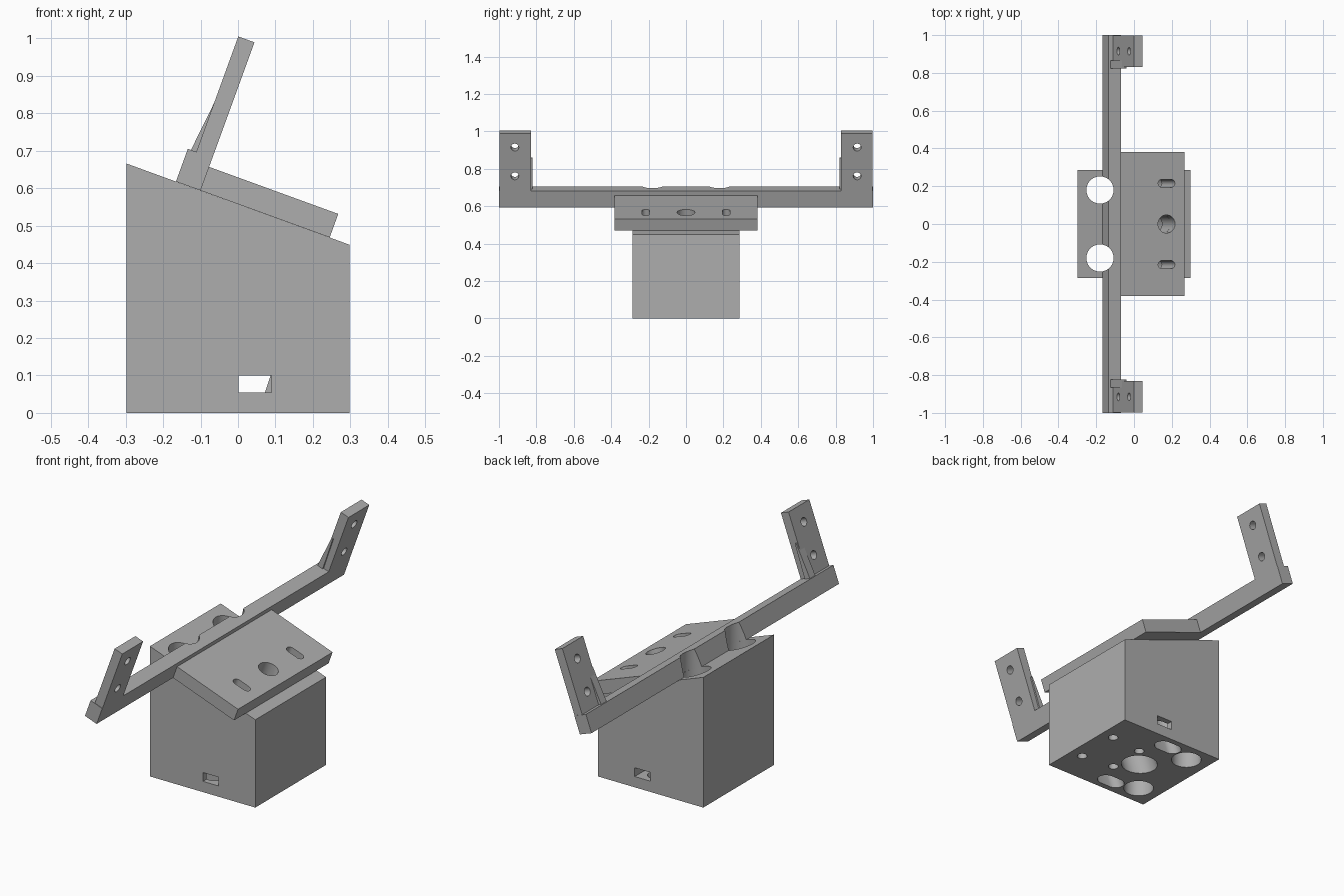
import bpy
import bmesh
from math import sin, cos, pi, radians
from mathutils import Matrix, Vector

cube = bpy.data.objects.get("Cube")
if cube:
    bpy.data.objects.remove(cube, do_unlink=True)

grey = bpy.data.materials.new("plain grey")
grey.use_nodes = True
GREY = (0.42, 0.42, 0.42, 1)
grey.diffuse_color = GREY
grey.node_tree.nodes["Principled BSDF"].inputs["Base Color"].default_value = GREY

# Axes: U runs down the sloped top, V is the slope normal
TILT = radians(20)
X, Y, Z = Vector((1, 0, 0)), Vector((0, 1, 0)), Vector((0, 0, 1))
U = Vector((cos(TILT), 0, -sin(TILT)))
V = Vector((sin(TILT), 0, cos(TILT)))
ZERO = Vector((0, 0, 0))
CORNER = Vector((-0.1, 0, 0.594))       # where beam and plate meet the slope


def prism(name, points, a, b, c, c0, c1, origin=ZERO):
    """Extrude a 2D profile in axes a, b along axis c from c0 to c1."""
    bm = bmesh.new()
    rings = [[bm.verts.new(origin + a * p + b * q + c * d) for p, q in points]
             for d in (c0, c1)]
    bm.faces.new(rings[0])
    bm.faces.new(rings[1])
    n = len(points)
    for i in range(n):
        j = (i + 1) % n
        bm.faces.new((rings[0][i], rings[0][j], rings[1][j], rings[1][i]))
    bmesh.ops.recalc_face_normals(bm, faces=bm.faces)
    mesh = bpy.data.meshes.new(name)
    bm.to_mesh(mesh)
    bm.free()
    mesh.materials.append(grey)
    obj = bpy.data.objects.new(name, mesh)
    bpy.context.collection.objects.link(obj)
    return obj


def rect(a0, a1, b0, b1):
    return [(a0, b0), (a1, b0), (a1, b1), (a0, b1)]


def slot(ca, cb, r, half=0.0, n=40):
    """Circle, or a rounded slot stretched along the first axis."""
    pts = []
    for i in range(n):
        t = 2 * pi * (i + 0.5) / n
        pts.append((ca + r * cos(t) + (half if cos(t) > 0 else -half), cb + r * sin(t)))
    return pts


def cut(obj, cutters):
    bpy.context.view_layer.objects.active = obj
    for c in cutters:
        mod = obj.modifiers.new("cut", 'BOOLEAN')
        mod.operation = 'DIFFERENCE'
        mod.solver = 'EXACT'
        mod.object = c
        bpy.ops.object.modifier_apply(modifier=mod.name)


# Main solids
base = prism("base_block", [(-0.298, 0), (0.298, 0), (0.298, 0.449), (-0.298, 0.666)],
             X, Z, Y, -0.286, 0.286)
plate = prism("sloped_plate", rect(0, 0.367, 0, 0.067), U, V, Y, -0.382, 0.382, CORNER)
beam = prism("cross_beam", rect(-0.07, 0, 0, 0.093), U, V, Y, -1, 1, CORNER)
parts = [base, plate, beam]

# End arms with their gussets and screw holes
arm_cutters = []
for side, s in (("left", 1), ("right", -1)):
    arm = prism(side + "_arm", rect(-0.046, 0, 0.08, 0.421), U, V, Y, s * 0.83, s * 0.998, CORNER)
    holes = [prism("arm_hole", slot(s * 0.915, v, 0.021, n=24), Y, V, U, -0.2, 0.1, CORNER)
             for v in (0.177, 0.341)]
    cut(arm, holes)
    arm_cutters += holes
    gusset = prism(side + "_gusset",
                   [(-0.062, 0.085), (-0.03, 0.085), (-0.034, 0.268), (-0.042, 0.268)],
                   U, V, Y, s * 0.822, s * 0.865, CORNER)
    parts += [arm, gusset]

# Vertical bores that also notch the beam
bores = [prism("bore", slot(-0.18, s * 0.18, 0.072, n=48), X, Y, Z, -0.1, 1) for s in (1, -1)]

# Tilted centre hole and side slots, reaching from plate to base
BOTTOM = Vector((-0.034, 0, 0))
tilted = [prism("centre_hole", slot(0, 0, 0.048), U, Y, V, -0.1, 0.9, BOTTOM)]
wide = [prism("centre_counterbore", slot(0, 0, 0.084, n=48), U, Y, V, -0.1, 0.4, BOTTOM)]
for s in (1, -1):
    tilted.append(prism("side_slot", slot(0, s * 0.215, 0.021, 0.026), U, Y, V, -0.1, 0.9, BOTTOM))
    wide.append(prism("slot_counterbore", slot(0, s * 0.215, 0.042, 0.026), U, Y, V,
                      -0.1, 0.4, BOTTOM))

# Small blind holes underneath
blind = [prism("blind_hole", slot(x, s * y, 0.024, n=24), X, Y, Z, -0.1, 0.12)
         for x, y in ((0.23, 0.117), (0.049, 0.097)) for s in (1, -1)]

# Cable window through the base, narrower in the middle
window = [prism("window", rect(0.002, 0.09, 0.055, 0.1), X, Z, Y, s * 0.2, s * 0.4)
          for s in (1, -1)]
window.append(prism("window_core", [(0.002, 0.055), (0.072, 0.055), (0.087, 0.1), (0.002, 0.1)],
                    X, Z, Y, -0.21, 0.21))

cut(base, bores + tilted + wide + blind + window)
cut(plate, tilted)
cut(beam, bores)

for c in arm_cutters + bores + tilted + wide + blind + window:
    bpy.data.objects.remove(c, do_unlink=True)

# Smooth the round walls, keep edges sharp
bpy.ops.object.select_all(action='DESELECT')
for p in parts:
    p.select_set(True)
bpy.context.view_layer.objects.active = base
bpy.ops.object.shade_smooth_by_angle(angle=radians(30))
